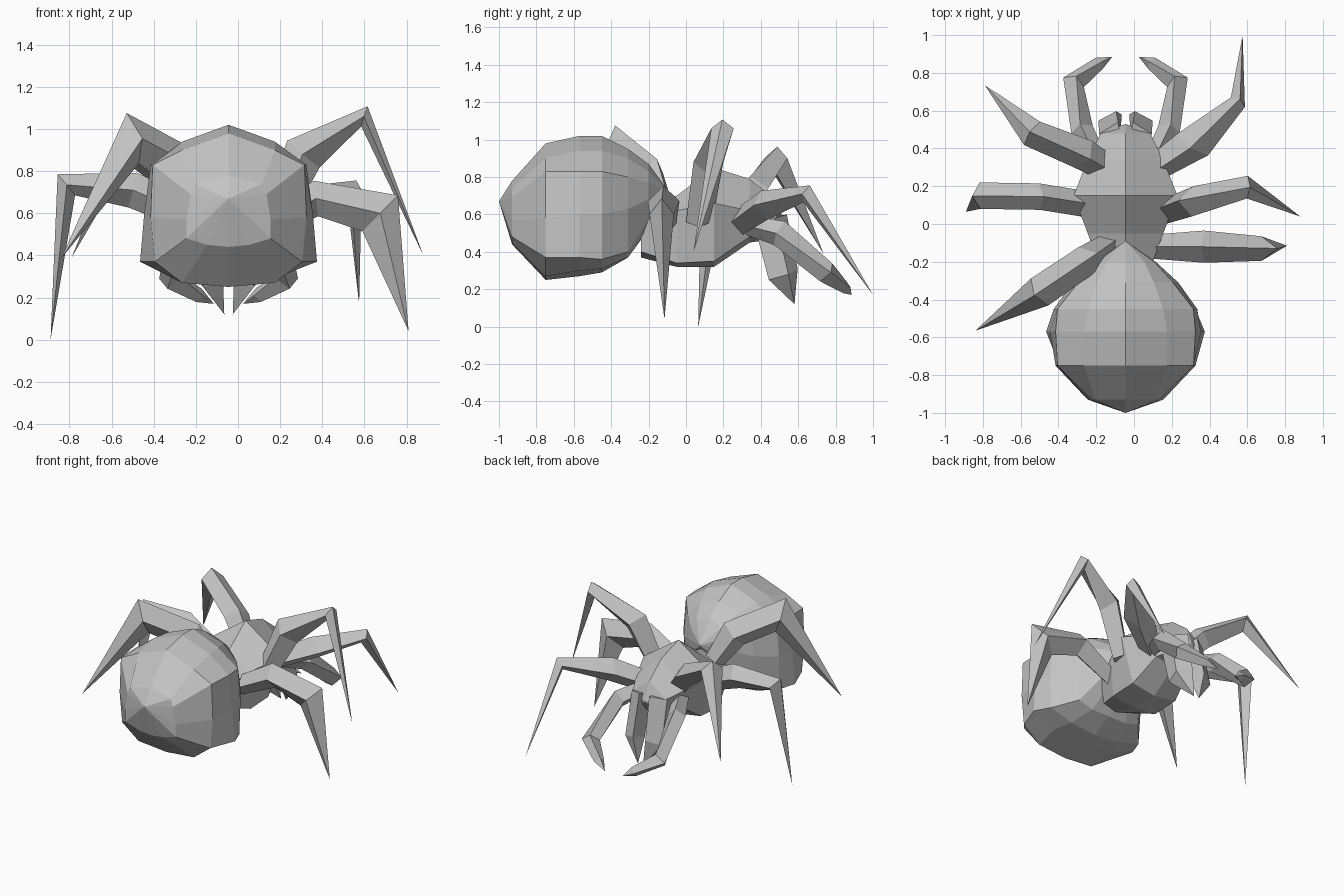
import bpy
import bmesh
from mathutils import Vector

default_cube = bpy.data.objects.get("Cube")
if default_cube:
    bpy.data.objects.remove(default_cube, do_unlink=True)

# The body's line of symmetry lies slightly off the origin
MIDDLE = -0.045

# One flat grey for the whole creature
grey = bpy.data.materials.new("plain grey")
grey.use_nodes = True
colour = (0.55, 0.55, 0.55, 1)
grey.diffuse_color = colour
grey.node_tree.nodes["Principled BSDF"].inputs["Base Color"].default_value = colour


def loft(name, rings, start=None, end=None):
    """Skin equal-sized rings; each end closes to a point or a flat cap."""
    bm = bmesh.new()
    loops = [[bm.verts.new(p) for p in ring] for ring in rings]
    count = len(loops[0])
    for a, b in zip(loops, loops[1:]):
        for i in range(count):
            j = (i + 1) % count
            bm.faces.new((a[i], a[j], b[j], b[i]))
    for loop, tip in ((loops[0], start), (loops[-1], end)):
        if tip is None:
            bm.faces.new(loop)
        else:
            apex = bm.verts.new(tip)
            for i in range(count):
                bm.faces.new((loop[i], loop[(i + 1) % count], apex))
    bmesh.ops.recalc_face_normals(bm, faces=bm.faces[:])
    mesh = bpy.data.meshes.new(name)
    bm.to_mesh(mesh)
    bm.free()
    mesh.materials.append(grey)
    obj = bpy.data.objects.new(name, mesh)
    bpy.context.collection.objects.link(obj)


def section(y, half):
    """Mirror a half outline, listed from top to bottom, into a ring."""
    mirrored = [(-x, z) for x, z in reversed(half[1:-1])]
    return [Vector((MIDDLE + x, y, z)) for x, z in list(half) + mirrored]


def limb(name, path, sizes, fixed_side=True):
    """Diamond-sectioned limb; sizes are (half height, half width) pairs."""
    points = [Vector(p) for p in path]
    up = Vector((0, 0, 1))
    overall = points[-1] - points[0]
    rings = []
    for i, (height, width) in enumerate(sizes):
        ahead = (points[i + 1] - points[i]).normalized()
        behind = (points[i] - points[i - 1]).normalized() if i else ahead
        tangent = (ahead + behind).normalized()
        side = (overall if fixed_side else tangent).cross(up).normalized()
        normal = side.cross(tangent).normalized()
        rings.append([points[i] + offset for offset in
                      (normal * height, side * width,
                       -normal * height, -side * width)])
    loft(name, rings, end=points[-1])


# Abdomen: faceted bulb, from the tail towards the waist
loft("abdomen", [
    section(-.93, [(0, .78), (.16, .74), (.18, .69), (.2, .57),
                   (.2, .48), (.1, .45), (0, .44)]),
    section(-.75, [(0, .98), (.22, .9), (.36, .83), (.37, .58),
                   (.35, .37), (.22, .27), (0, .25)]),
    section(-.57, [(0, 1.02), (.22, .94), (.37, .83), (.4, .6),
                   (.42, .37), (.24, .3), (0, .27)]),
    section(-.45, [(0, 1.02), (.2, .94), (.36, .83), (.38, .6),
                   (.37, .36), (.2, .31), (0, .29)]),
    section(-.31, [(0, .95), (.15, .9), (.25, .8), (.28, .63),
                   (.25, .4), (.14, .37), (0, .37)]),
    section(-.2, [(0, .87), (.1, .83), (.15, .77), (.16, .68),
                  (.14, .57), (.08, .53), (0, .52)]),
], start=(MIDDLE, -1, .67), end=(MIDDLE, -.09, .72))

# Thorax and head: ridged wedge, from the waist to the face
loft("thorax_and_head", [
    section(-.24, [(0, .66), (.13, .56), (.1, .4), (0, .37)]),
    section(-.05, [(0, .7), (.2, .62), (.18, .34), (0, .32)]),
    section(.15, [(0, .85), (.275, .66), (.18, .35), (0, .32)]),
    section(.34, [(0, .79), (.2, .62), (.14, .48), (0, .45)]),
    section(.48, [(0, .68), (.13, .58), (.1, .48), (0, .47)]),
], end=(MIDDLE, .53, .55))

# Fangs and feelers, one of each per side
for word, sign in (("left", 1), ("right", -1)):
    def place(points):
        return [(MIDDLE + sign * x, y, z) for x, y, z in points]

    limb(word + "_fang",
         place([(.08, .45, .58), (.085, .52, .28), (.02, .58, .12)]),
         [(.1, .065), (.09, .065)])
    limb(word + "_feeler",
         place([(.13, .3, .55), (.23, .5, .5), (.275, .75, .29),
                (.14, .85, .21), (.07, .885, .17)]),
         [(.05, .05), (.07, .06), (.06, .06), (.035, .035)],
         fixed_side=False)

# Six legs, each posed differently: hip, thigh, knee, tip
limb("left_head_end_leg",
     [(.08, .27, .55), (.31, .42, .65), (.55, .645, .71), (.575, 1, .17)],
     [(.07, .07), (.08, .1), (.05, .045)])
limb("left_middle_leg",
     [(.17, .07, .56), (.31, .12, .88), (.6, .195, 1.06), (.88, .04, .4)],
     [(.07, .07), (.1, .08), (.05, .06)])
limb("left_tail_end_leg",
     [(.05, -.12, .5), (.37, -.12, .67), (.675, -.13, .6),
      (.81, -.115, .04)],
     [(.06, .06), (.085, .085), (.12, .065)])
limb("right_head_end_leg",
     [(-.12, .28, .58), (-.27, .37, .74), (-.54, .48, .9),
      (-.79, .735, .39)],
     [(.07, .07), (.08, .085), (.065, .075)])
limb("right_middle_leg",
     [(-.16, .09, .56), (-.5, .145, .71), (-.815, .15, .735),
      (-.89, .065, 0)],
     [(.07, .07), (.085, .07), (.065, .07)])
limb("right_tail_end_leg",
     [(-.12, -.1, .58), (-.25, -.19, .82), (-.5, -.36, .955),
      (-.84, -.565, .385)],
     [(.06, .06), (.1, .08), (.125, .085)])
